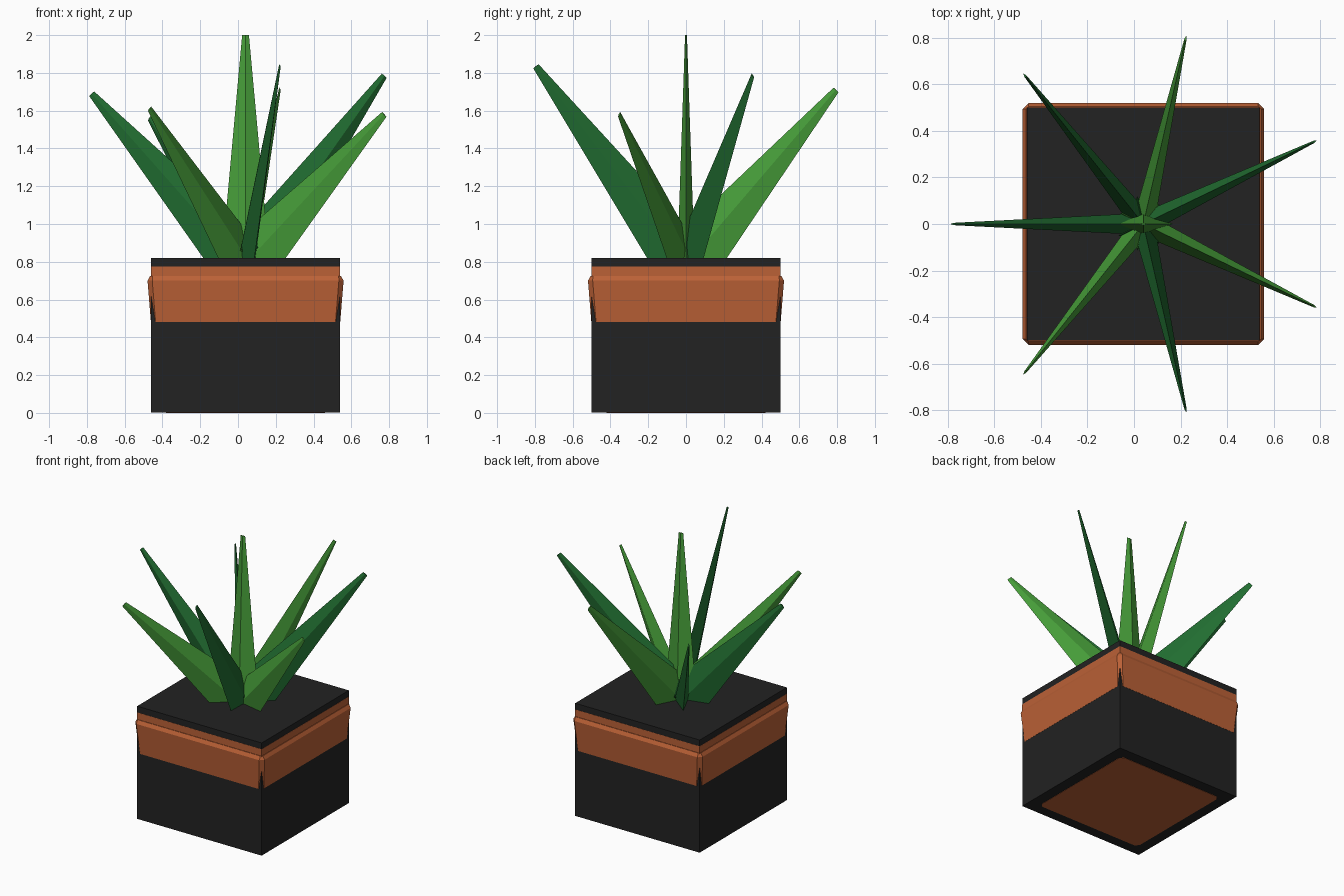
import bpy, bmesh, math
from mathutils import Vector

if "Cube" in bpy.data.objects:
    bpy.data.objects.remove(bpy.data.objects["Cube"])

CX = 0.04  # pot and plant axis


def material(name, rgb):
    m = bpy.data.materials.new(name)
    m.diffuse_color = (*rgb, 1)
    m.use_nodes = True
    m.node_tree.nodes["Principled BSDF"].inputs["Base Color"].default_value = m.diffuse_color
    return m


BLACK = material("black", (0.016, 0.016, 0.016))
CLAY = material("terracotta", (0.50, 0.12, 0.037))
DARK = material("dark_green", (0.016, 0.16, 0.032))
LIGHT = material("light_green", (0.063, 0.345, 0.042))


def loft(name, rings, mat):
    """Closed solid through rings with equal point counts."""
    bm = bmesh.new()
    loops = [[bm.verts.new(p) for p in ring] for ring in rings]
    n = len(loops[0])
    for a, b in zip(loops, loops[1:]):
        for i in range(n):
            j = (i + 1) % n
            bm.faces.new((a[i], a[j], b[j], b[i]))
    bm.faces.new(loops[0][::-1])
    bm.faces.new(loops[-1])
    bmesh.ops.recalc_face_normals(bm, faces=bm.faces)
    me = bpy.data.meshes.new(name)
    bm.to_mesh(me)
    bm.free()
    me.materials.append(mat)
    ob = bpy.data.objects.new(name, me)
    bpy.context.collection.objects.link(ob)
    return ob


def square(h, z, c=0.0):
    """Square outline of half size h with corners cut by c."""
    pts = []
    for sx, sy in ((1, 1), (-1, 1), (-1, -1), (1, -1)):
        corner = [(sx * h, sy * (h - c)), (sx * (h - c), sy * h)] if c else [(sx * h, sy * h)]
        if sx * sy < 0:
            corner.reverse()
        pts += [(CX + x, y, z) for x, y in corner]
    return pts


# Black planter box
loft("planter_box", [square(0.5, 0.002), square(0.5, 0.82)], BLACK)

# Terracotta pot: flared rim, thin upper band and base plate
loft("pot_rim", [square(0.501, 0.48, 0.025), square(0.519, 0.70, 0.025),
                 square(0.505, 0.725, 0.012)], CLAY)
loft("pot_band", [square(0.501, 0.72), square(0.501, 0.775)], CLAY)
loft("pot_base", [square(0.42, 0, 0.025), square(0.42, 0.004, 0.025)], CLAY)


def leaf(name, angle, radius, height, wide, mat):
    """Tapered diamond blade from the plant centre to its tip."""
    out = Vector((math.cos(angle), math.sin(angle), 0))
    side = Vector((-out.y, out.x, 0))
    base = Vector((CX, 0, 0.77))
    tip = Vector((CX, 0, height)) + out * radius
    across = side.cross((tip - base).normalized())

    def diamond(c, w, t):
        return [c + across * w, c + side * t, c - across * w, c - side * t]

    return loft(name, [diamond(base, wide, 0.047), diamond(tip, 0.018, 0.005)], mat)


# Seven outer leaves in alternating greens, plus the upright centre leaf
for i, h in enumerate((1.69, 1.61, 1.835, 1.58, 1.785, 1.71, 1.56)):
    leaf(f"outer_leaf_{i + 1}", math.pi + i * math.tau / 7, 0.815, h, 0.155,
         LIGHT if i % 2 else DARK)
leaf("centre_leaf", 0, 0, 2.0, 0.13, LIGHT)
